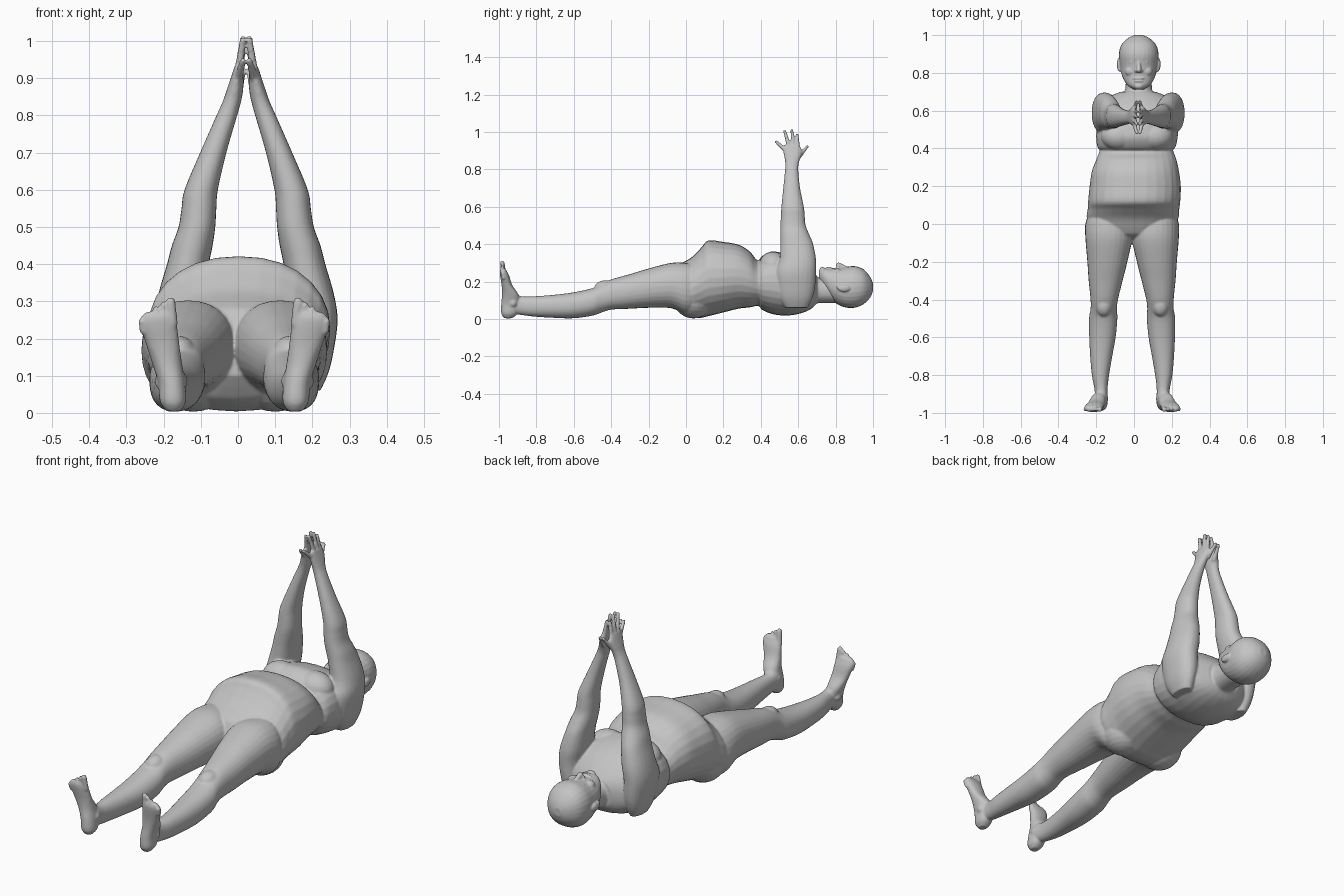
import bpy, bmesh, math
from mathutils import Vector, Matrix

skin = bpy.data.materials.new("plain_grey")
skin.diffuse_color = (0.55, 0.55, 0.55, 1)

ARM_MID, LEG_MID, HEAD_MID = 0.022, -0.01, 0.025


def spline(rows, steps=4):
    """Smoothly interpolate a list of section rows."""
    out = []
    for i in range(len(rows) - 1):
        quad = [rows[max(i - 1, 0)], rows[i], rows[i + 1], rows[min(i + 2, len(rows) - 1)]]
        for k in range(steps):
            t = k / steps
            out.append([0.5 * (2 * b + (c - a) * t + (2 * a - 5 * b + 4 * c - d) * t * t
                               + (3 * b - a - 3 * c + d) * t ** 3) for a, b, c, d in zip(*quad)])
    return out + [list(rows[-1])]


def loft(bm, axis, rows, seg=28, power=2.2):
    """Skin rounded sections: (position, x0, x1, other0, other1) along y or z."""
    rings = []
    for p, a0, a1, b0, b1 in spline(rows):
        ring = []
        for i in range(seg):
            t = 2 * math.pi * i / seg
            c, s = math.cos(t), math.sin(t)
            a = (a0 + a1) / 2 + (a1 - a0) / 2 * math.copysign(abs(c) ** (2 / power), c)
            b = (b0 + b1) / 2 + (b1 - b0) / 2 * math.copysign(abs(s) ** (2 / power), s)
            ring.append(bm.verts.new((a, p, b) if axis == 'y' else (a, b, p)))
        rings.append(ring)
    faces = [bm.faces.new(rings[0]), bm.faces.new(rings[-1][::-1])]
    for lo, hi in zip(rings, rings[1:]):
        for i in range(seg):
            j = (i + 1) % seg
            faces.append(bm.faces.new((lo[i], hi[i], hi[j], lo[j])))
    bmesh.ops.recalc_face_normals(bm, faces=faces)


def sided(rows, mid, s):
    """Place rows measured outward from a middle line on side s."""
    return [(p, *sorted((mid + s * u0, mid + s * u1)), b0, b1) for p, u0, u1, b0, b1 in rows]


def ball(bm, centre, radii):
    m = Matrix.Translation(centre) @ Matrix.Diagonal((*radii, 1))
    bmesh.ops.create_uvsphere(bm, u_segments=24, v_segments=14, radius=1, matrix=m)


def capsule(bm, p, q, r0, r1):
    verts = []
    for c, r in ((p, r0), (q, r1)):
        verts += bmesh.ops.create_uvsphere(bm, u_segments=12, v_segments=8, radius=r,
                                           matrix=Matrix.Translation(c))["verts"]
    res = bmesh.ops.convex_hull(bm, input=verts)
    inner = [v for v in res["geom_interior"] if isinstance(v, bmesh.types.BMVert)]
    bmesh.ops.delete(bm, geom=inner, context='VERTS')


def fuse(name, bm, voxel, repeat):
    """Blend the overlapping parts into one soft skin."""
    me = bpy.data.meshes.new(name)
    bm.to_mesh(me)
    bm.free()
    me.materials.append(skin)
    ob = bpy.data.objects.new(name, me)
    bpy.context.collection.objects.link(ob)
    rm = ob.modifiers.new("blend", 'REMESH')
    rm.mode, rm.voxel_size, rm.use_smooth_shade = 'VOXEL', voxel, True
    sm = ob.modifiers.new("soften", 'SMOOTH')
    sm.factor, sm.iterations = 0.5, repeat
    return ob


body = bmesh.new()

# pelvis and belly
loft(body, 'y', [(-.09, -.07, .05, .10, .20), (-.06, -.16, .14, .06, .27), (-.03, -.22, .20, .03, .295),
                 (.03, -.25, .235, .006, .33), (.08, -.245, .24, .006, .38), (.12, -.243, .245, .015, .42),
                 (.20, -.235, .248, .035, .412), (.28, -.223, .238, .055, .398), (.34, -.20, .225, .062, .362),
                 (.38, -.185, .21, .07, .315), (.44, -.17, .19, .07, .29)])

# rib cage and breasts
loft(body, 'y', [(.385, -.15, .17, .10, .29), (.40, -.19, .215, .055, .33), (.45, -.20, .23, .03, .36),
                 (.50, -.20, .235, .02, .357), (.56, -.205, .245, .02, .34), (.62, -.19, .235, .032, .31),
                 (.67, -.14, .185, .055, .265), (.70, -.07, .115, .085, .23)])
for s in (-1, 1):
    ball(body, (.015 + s * .095, .465, .285), (.095, .075, .075))

# neck
loft(body, 'y', [(.62, -.09, .14, .07, .27), (.67, -.06, .11, .08, .24), (.72, -.045, .095, .085, .22),
                 (.80, -.045, .095, .085, .22)])

LEG = [(.06, .03, .225, .04, .29), (0, .006, .248, .025, .30), (-.08, .0, .247, .058, .30),
       (-.20, .025, .237, .06, .27), (-.30, .05, .23, .055, .24), (-.40, .075, .22, .05, .212),
       (-.45, .08, .22, .035, .19), (-.50, .078, .228, .018, .165), (-.60, .087, .227, .004, .143),
       (-.70, .105, .222, .006, .13), (-.80, .122, .213, .012, .122), (-.87, .13, .20, .02, .12),
       (-.92, .13, .195, .03, .13), (-.96, .135, .19, .04, .12)]
FOOT = [(.004, .145, .182, -.972, -.93), (.03, .13, .20, -.988, -.90), (.08, .132, .205, -.988, -.888),
        (.13, .14, .22, -.984, -.895), (.18, .147, .236, -.986, -.928), (.23, .153, .252, -.994, -.945),
        (.255, .16, .252, -.996, -.957), (.27, .165, .24, -.992, -.965)]
ARM = [(.06, .14, .20, .53, .65), (.11, .13, .222, .50, .675), (.17, .12, .236, .485, .69),
       (.25, .12, .246, .48, .695), (.32, .11, .236, .50, .695), (.40, .10, .213, .505, .68),
       (.45, .09, .20, .505, .66), (.50, .083, .182, .505, .64), (.55, .08, .174, .507, .635),
       (.60, .076, .166, .51, .63), (.70, .053, .124, .52, .61), (.80, .024, .080, .53, .60),
       (.84, .013, .062, .53, .605), (.87, .008, .052, .525, .615), (.90, .007, .042, .52, .62),
       (.93, .008, .032, .522, .608)]
# finger base and tip as (y, z, y, z); the last is the thumb
FINGERS = [(.530, .905, .482, .948), (.552, .92, .528, 1.004), (.575, .92, .566, 1.008),
           (.598, .91, .594, .985), (.602, .865, .648, .922)]

for s in (-1, 1):
    # leg, buttock and kneecap
    loft(body, 'y', sided(LEG, LEG_MID, s))
    ball(body, (LEG_MID + s * .11, .04, .115), (.115, .11, .112))
    ball(body, (LEG_MID + s * .15, -.43, .165), (.045, .06, .042))
    # foot, ankle bones and toes
    loft(body, 'z', sided(FOOT, LEG_MID, s), 20)
    for u in (.14, .20):
        ball(body, (LEG_MID + s * u, -.925, .085), (.014, .02, .02))
    for i in range(5):
        u = .171 + .0195 * i
        r = .0145 if i == 0 else .0105
        capsule(body, Vector((LEG_MID + s * (u - .005), -.975, .24 - .005 * i)),
                Vector((LEG_MID + s * u, -.982, .298 - .007 * i - .0015 * i * i)), r, r * .9)
    # arm and palm
    loft(body, 'z', sided(ARM, ARM_MID, s), 24)
    # fingers
    for y0, z0, y1, z1 in FINGERS:
        capsule(body, Vector((ARM_MID + s * .020, y0, z0)),
                Vector((ARM_MID + s * .009, y1, z1)), .0125, .008)

fuse("body", body, 0.0055, 3)

# skull and jaw
head = bmesh.new()
loft(head, 'y', [(.712, 0, .05, .215, .255), (.735, -.035, .085, .165, .272), (.78, -.062, .112, .10, .272),
                 (.84, -.074, .124, .065, .276), (.90, -.08, .13, .06, .283), (.95, -.066, .116, .08, .265),
                 (.985, -.03, .08, .115, .225), (1.0, .005, .045, .15, .19)])
# nose and lips
capsule(head, Vector((HEAD_MID, .86, .272)), Vector((HEAD_MID, .815, .288)), .009, .014)
ball(head, (HEAD_MID, .771, .268), (.032, .007, .012))
ball(head, (HEAD_MID, .757, .267), (.028, .007, .012))
ball(head, (HEAD_MID, .730, .258), (.026, .018, .020))
for s in (-1, 1):
    # nostril, brow, eye, cheek and ear
    ball(head, (HEAD_MID + s * .013, .812, .276), (.009, .010, .010))
    capsule(head, Vector((HEAD_MID + s * .018, .879, .272)), Vector((HEAD_MID + s * .058, .876, .256)), .010, .009)
    ball(head, (HEAD_MID + s * .037, .856, .262), (.016, .009, .011))
    ball(head, (HEAD_MID + s * .045, .808, .245), (.028, .028, .025))
    ball(head, (HEAD_MID + s * .104, .845, .165), (.012, .034, .020))
    ball(head, (HEAD_MID + s * .100, .820, .172), (.010, .014, .012))
fuse("head", head, 0.004, 2)
